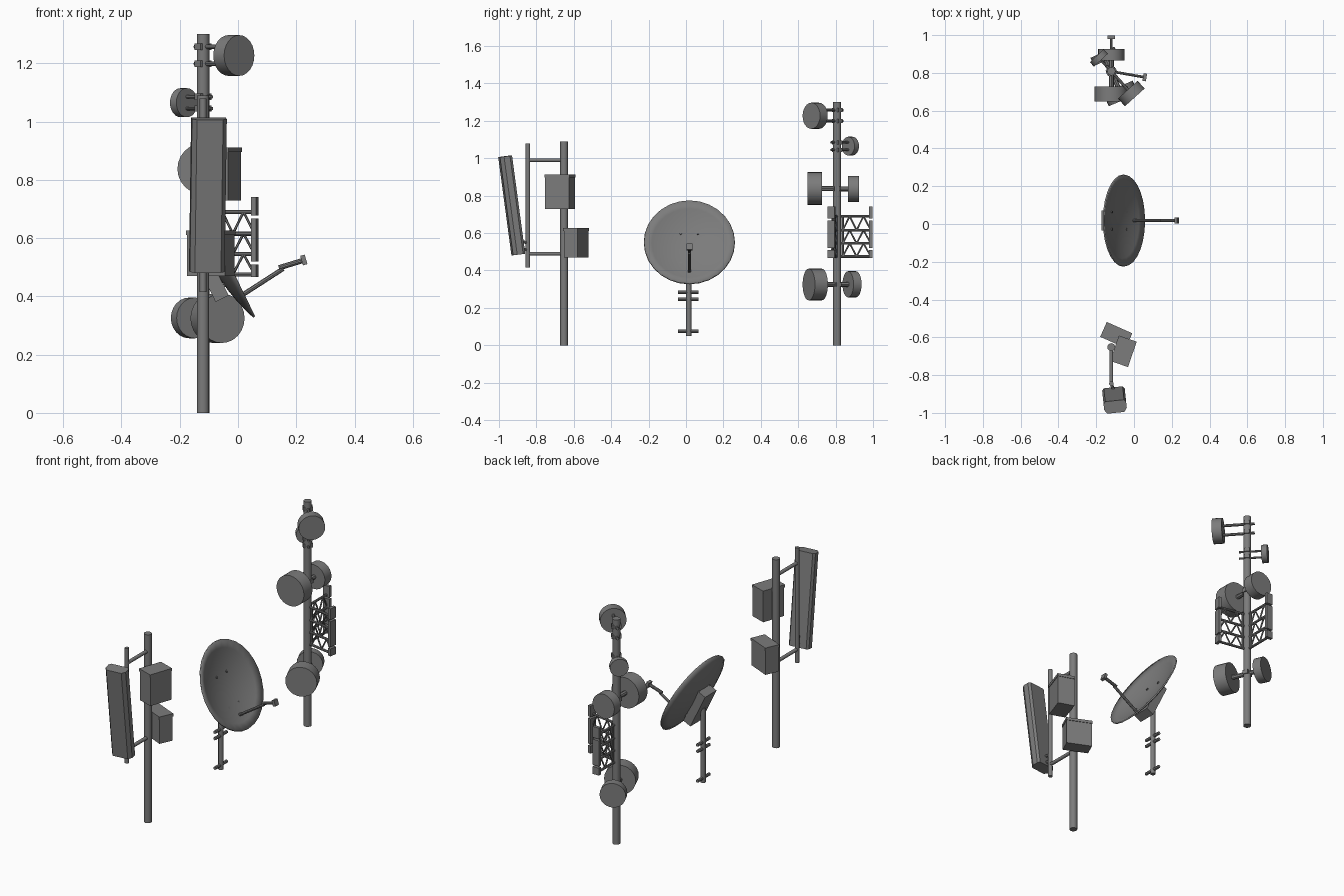
import bpy, bmesh, math
from mathutils import Vector, Matrix

if "Cube" in bpy.data.objects:
    bpy.data.objects.remove(bpy.data.objects["Cube"])

grey = bpy.data.materials.new("dark_grey_metal")
grey.diffuse_color = (0.2, 0.2, 0.2, 1)
grey.use_nodes = True
grey.node_tree.nodes["Principled BSDF"].inputs["Base Color"].default_value = grey.diffuse_color


def finish(name, bm, smooth=True):
    bmesh.ops.recalc_face_normals(bm, faces=bm.faces)
    me = bpy.data.meshes.new(name)
    bm.to_mesh(me)
    bm.free()
    me.materials.append(grey)
    ob = bpy.data.objects.new(name, me)
    bpy.context.collection.objects.link(ob)
    if smooth:
        bpy.ops.object.select_all(action='DESELECT')
        ob.select_set(True)
        bpy.context.view_layer.objects.active = ob
        bpy.ops.object.shade_smooth_by_angle(angle=math.radians(35))
    return ob


def rod(name, a, b, r, sides=12):
    a, b = Vector(a), Vector(b)
    d = b - a
    m = Matrix.Translation((a + b) / 2) @ d.to_track_quat('Z', 'Y').to_matrix().to_4x4()
    bm = bmesh.new()
    bmesh.ops.create_cone(bm, cap_ends=True, segments=sides, radius1=r, radius2=r,
                          depth=d.length, matrix=m)
    return finish(name, bm)


def box(name, size, m):
    bm = bmesh.new()
    bmesh.ops.create_cube(bm, size=1, matrix=m @ Matrix.Diagonal((*size, 1)))
    return finish(name, bm, False)


def place(x, y, z, deg=0):
    return Matrix.Translation((x, y, z)) @ Matrix.Rotation(math.radians(deg), 4, 'Z')


PX = -0.12  # all three poles share this x

# --- Panel antenna mast ---
PA = -0.652
rod("panel_mast", (PX, PA, 0), (PX, PA, 1.09), 0.021, 16)
rod("panel_side_tube", (PX, -0.845, 0.415), (PX, -0.845, 1.08), 0.012)
for z in (0.99, 0.49):
    rod("panel_standoff", (PX, PA, z), (PX, -0.845, z), 0.01)

# leaning panel, chamfered along its front edges
pm = place(-0.103, -0.932, 0.748, 6) @ Matrix.Rotation(math.radians(7.7), 4, 'X')
profile = [(-.05, .0325), (.05, .0325), (.06, .02), (.06, -.012),
           (.045, -.0325), (-.045, -.0325), (-.06, -.012), (-.06, .02)]
bm = bmesh.new()
face = bm.faces.new([bm.verts.new((x, y, -0.265)) for x, y in profile])
ext = bmesh.ops.extrude_face_region(bm, geom=[face])
bmesh.ops.translate(bm, verts=[v for v in ext['geom'] if isinstance(v, bmesh.types.BMVert)],
                    vec=(0, 0, 0.53))
bm.transform(pm)
finish("panel_antenna", bm, False)
for z in (-0.24, -0.2):
    rod("panel_lower_clamp", pm @ Vector((0, .02, z)), (PX, -0.845, 0.75 + z), 0.008, 8)

# equipment boxes with thin overhanging lids
for name, sx, sy, x, y, z0, z1, deg in (
        ("upper_radio_box", .094, .136, -.056, -.674, .73, .90, -19),
        ("lower_radio_box", .142, .08, -.094, -.588, .47, .615, -24)):
    box(name, (sx, sy, z1 - z0), place(x, y, (z0 + z1) / 2, deg))
    box(name + "_lid", (sx + .006, sy + .006, .016), place(x, y, z1 + .004, deg))

# --- Satellite dish ---
DY = 0.018
e = math.radians(26)
u = Vector((-math.sin(e), 0, math.cos(e)))
n = Vector((math.cos(e), 0, math.sin(e)))
dm = Matrix.Translation((-0.056, DY, 0.55)) @ Matrix(((0, u.x, n.x), (1, 0, 0), (0, u.z, n.z))).to_4x4()


def bowl(f):
    return -0.05 * (1 - f * f)


bm = bmesh.new()
SEG, RINGS = 28, 6
centre = bm.verts.new((0, 0, bowl(0)))
prev = None
for k in range(1, RINGS + 1):
    f = k / RINGS
    ring = [bm.verts.new((.244 * f * math.cos(2 * math.pi * i / SEG),
                          .249 * f * math.sin(2 * math.pi * i / SEG), bowl(f))) for i in range(SEG)]
    for i in range(SEG):
        j = (i + 1) % SEG
        bm.faces.new((centre, ring[i], ring[j]) if prev is None else (prev[i], ring[i], ring[j], prev[j]))
    prev = ring
bm.transform(dm)
dish = finish("dish_reflector", bm)
sol = dish.modifiers.new("thickness", 'SOLIDIFY')
sol.thickness = 0.008

# rear mount, bolts and stand
box("dish_mount", (.105, .215, .05), dm @ Matrix.Translation((0, -.035, -.068)))
for sx in (-.046, .046):
    for v in (-.105, .069):
        rod("dish_bolt", dm @ Vector((sx, v, -.05)), dm @ Vector((sx, v, -.03)), .006, 8)
rod("dish_stand", (PX, DY - .003, .05), (PX, DY - .003, .48), .014)
for z in (.283, .246, .075):
    rod("dish_clamp_bar", (PX, DY - .06, z), (PX, DY + .05, z), .009, 8)

# feed arm and receiver
rod("feed_arm", (-.005, DY, .392), (.155, DY, .495), .008, 8)
rod("receiver_tube", (.14, DY, .498), (.222, DY, .523), .009, 10)
box("receiver_head", (.016, .032, .034),
    Matrix.Translation((.226, DY, .525)) @ Matrix.Rotation(-.29, 4, 'Y'))

# --- Drum antenna mast ---
CY = 0.808
rod("drum_mast", (PX, CY, 0), (PX, CY, 1.30), 0.0215, 16)


# angle is measured from the front (-y) towards +x
def drum(name, z, deg, dist, r, t, bars, bar_r, tail=0.0):
    d = Vector((math.sin(math.radians(deg)), -math.cos(math.radians(deg)), 0))
    c = Vector((PX, CY, z))
    rod(name, c + d * (dist - t / 2), c + d * (dist + t / 2), r, 24)
    for dz in bars:
        o = c + Vector((0, 0, dz))
        rod(name + "_bar", o - d * tail, o + d * dist, bar_r, 8)
        box(name + "_clamp", (.052, .03, .022), place(*o, deg))


drum("top_drum", 1.227, 42, .158, .07, .055, (-.028, .03), .008, .04)
drum("small_drum", 1.065, 223, .097, .05, .032, (-.02, .02), .006, .045)
drum("middle_front_drum", .838, 0, .12, .088, .078, (0,), .013)
drum("middle_back_drum", .836, 180, .088, .07, .06, (0,), .013)
drum("lower_front_drum", .325, 23, .127, .085, .075, (0,), .013)
drum("lower_back_drum", .326, 205, .088, .07, .047, (0,), .013)

# two lattice arms carrying end plates
levels = (.475, .545, .615, .69)
for deg, length in ((180, .18), (80, .18)):
    d = Vector((math.sin(math.radians(deg)), -math.cos(math.radians(deg)), 0))
    base = Vector((PX, CY, 0))

    def at(s, z):
        return base + d * s + Vector((0, 0, z))
    for z in levels:
        rod("lattice_rail", at(0, z), at(length, z), .007, 8)
    for lo, hi in zip(levels, levels[1:]):
        pts = [at(.03, lo), at(.067, hi), at(.104, lo), at(.141, hi), at(length, lo)]
        for a, b in zip(pts, pts[1:]):
            rod("lattice_brace", a, b, .0045, 6)
    rod("lattice_inner_post", at(.03, .475), at(.03, .69), .006, 8)
    for z0, z1 in ((.467, .51), (.52, .668), (.678, .742)):
        p = at(length, (z0 + z1) / 2)
        box("lattice_end_plate", (.04, .018, z1 - z0), place(*p, deg))
